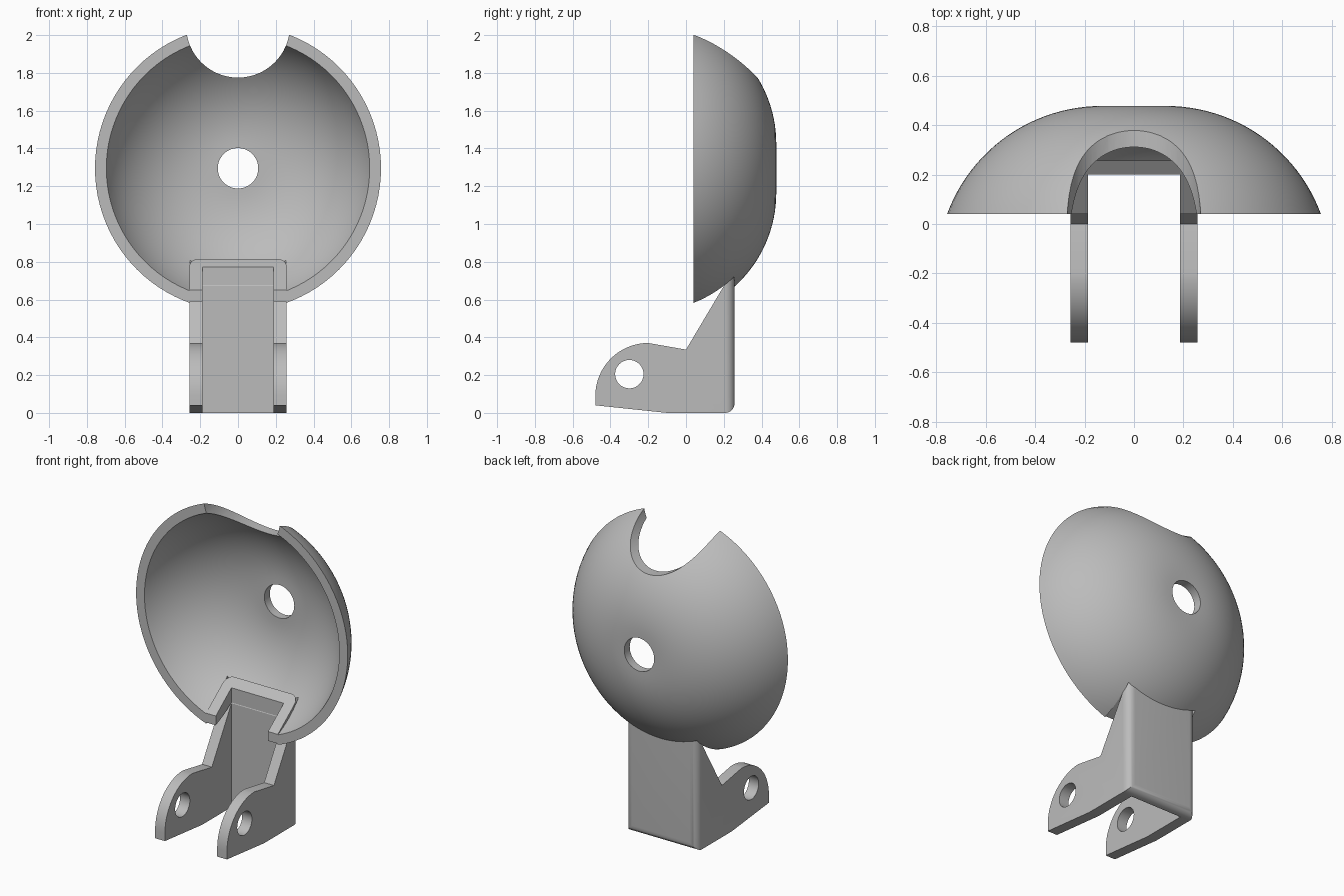
import bpy, bmesh
from math import sin, cos, pi, radians, asin, sqrt
from mathutils import Matrix, Vector

cube = bpy.data.objects.get("Cube")
if cube:
    bpy.data.objects.remove(cube, do_unlink=True)

GREY = (0.5, 0.5, 0.5, 1)
grey = bpy.data.materials.new("plain_grey")
grey.use_nodes = True
grey.diffuse_color = GREY
grey.node_tree.nodes["Principled BSDF"].inputs["Base Color"].default_value = GREY

AXIS_Z = 1.295      # height of the bowl axis
HALF = 0.257        # half width of the mount, also its back plane
SLOT = 0.187        # half width of the mount's channel


def add_object(name, bm):
    bmesh.ops.recalc_face_normals(bm, faces=bm.faces)
    mesh = bpy.data.meshes.new(name)
    bm.to_mesh(mesh)
    bm.free()
    obj = bpy.data.objects.new(name, mesh)
    bpy.context.collection.objects.link(obj)
    mesh.materials.append(grey)
    return obj


def box(name, low, high, round_back=0):
    bm = bmesh.new()
    bmesh.ops.create_cube(bm, size=1)
    for v in bm.verts:
        v.co = Vector([h if c > 0 else l for c, l, h in zip(v.co, low, high)])
    if round_back:
        edges = [e for e in bm.edges if all(v.co.y == high[1] for v in e.verts)
                 and e.verts[0].co.x == e.verts[1].co.x]
        bmesh.ops.bevel(bm, geom=edges, offset=round_back, segments=8,
                        profile=0.5, affect='EDGES')
    return add_object(name, bm)


def cylinder(name, center, radius, axis):
    bm = bmesh.new()
    bmesh.ops.create_cone(bm, cap_ends=True, segments=64, radius1=radius,
                          radius2=radius, depth=2,
                          matrix=Matrix.Translation(center) @ Matrix.Rotation(pi / 2, 4, axis))
    return add_object(name, bm)


def cut(obj, cutters):
    for c in cutters:
        c.hide_render = True
        mod = obj.modifiers.new("cut", 'BOOLEAN')
        mod.operation, mod.solver, mod.object = 'DIFFERENCE', 'EXACT', c
    bpy.context.view_layer.update()
    graph = bpy.context.evaluated_depsgraph_get()
    mesh = bpy.data.meshes.new_from_object(obj.evaluated_get(graph))
    obj.modifiers.clear()
    obj.data = mesh
    for c in cutters:
        bpy.data.objects.remove(c, do_unlink=True)


def smooth(obj):
    bpy.ops.object.select_all(action='DESELECT')
    obj.select_set(True)
    bpy.context.view_layer.objects.active = obj
    bpy.ops.object.shade_smooth_by_angle(angle=radians(30))


# Bowl: two concentric arcs lathed around a front-to-back axis
RIM_Y, ARC_R, ARC_Y, BORE = 0.04, 0.13, -0.19, 0.107


def bowl_arc(radius, steps=24):
    start = asin((RIM_Y - ARC_Y) / radius)
    angles = [start + (pi / 2 - start) * i / steps for i in range(steps + 1)]
    pts = [(ARC_R + radius * cos(a), ARC_Y + radius * sin(a)) for a in angles]
    return pts + [(BORE, ARC_Y + radius)]


profile = bowl_arc(0.668) + bowl_arc(0.612)[::-1]
bm = bmesh.new()
SIDES = 96
rings = []
for i in range(SIDES):
    a = 2 * pi * i / SIDES
    rings.append([bm.verts.new((r * cos(a), y, AXIS_Z + r * sin(a))) for r, y in profile])
for i, ring in enumerate(rings):
    after = rings[(i + 1) % SIDES]
    for j in range(len(profile)):
        k = (j + 1) % len(profile)
        bm.faces.new((ring[j], ring[k], after[k], after[j]))
bowl = add_object("bowl", bm)

# Round notch in the top of the bowl and opening for the mount below
cut(bowl, [cylinder("notch_cutter", (0, 0, 2.05), 0.275, 'X'),
           box("opening_cutter", (-HALF + 0.002, -1, 0.1), (HALF - 0.002, HALF - 0.002, 1), 0.05)])
smooth(bowl)

# Mount: side profile with ears and sloped collar, extruded across x
ear = [(-0.2 - 0.28 * cos(a), 0.09 + 0.28 * sin(a))
       for a in [pi / 2 * i / 16 for i in range(17)]]
outline = [(-0.48, 0.04)] + ear + [
    (0, 0.335), (0.205, 0.68), (0.13, 0.63), (RIM_Y, 0.59), (RIM_Y, 0.65),
    (HALF, 0.815), (HALF, 0), (-0.1, 0)]
bm = bmesh.new()
face = bm.faces.new([bm.verts.new((-HALF, y, z)) for y, z in outline])
moved = bmesh.ops.extrude_face_region(bm, geom=[face])["geom"]
bmesh.ops.translate(bm, vec=(2 * HALF, 0, 0),
                    verts=[v for v in moved if isinstance(v, bmesh.types.BMVert)])
bmesh.ops.recalc_face_normals(bm, faces=bm.faces)
back = [e for e in bm.edges if all(abs(v.co.y - HALF) < 1e-4 for v in e.verts)
        and min(v.co.z for v in e.verts) < 0.01]
bmesh.ops.bevel(bm, geom=back, offset=0.05, segments=8, profile=0.5, affect='EDGES')
mount = add_object("mount_bracket", bm)

# Open channel between the ears and the cross hole through them
cut(mount, [box("channel_cutter", (-SLOT, -1, -1), (SLOT, 0.2, 1.5)),
            cylinder("pin_hole_cutter", (0, -0.3, 0.205), 0.075, 'Y')])
smooth(mount)
